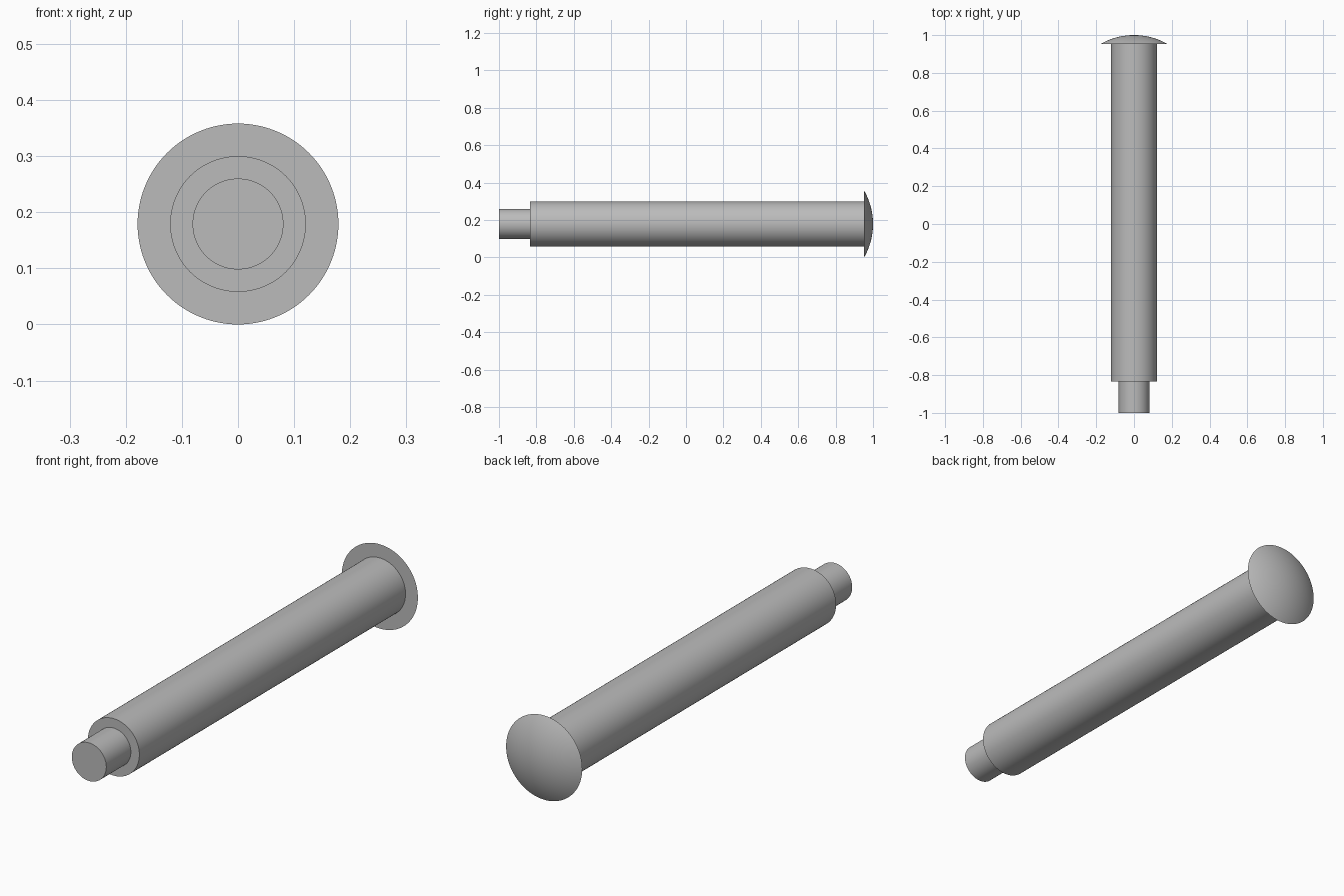
import bpy, bmesh, math
from mathutils import Vector

cube = bpy.data.objects.get("Cube")
if cube:
    bpy.data.objects.remove(cube, do_unlink=True)

HEAD_R, SHAFT_R, TIP_R = 0.179, 0.121, 0.081
HEAD_Y, SHOULDER_Y = 0.952, -0.835
SIDES = 96

steel = bpy.data.materials.new("grey_steel")
steel.use_nodes = True
GREY = (0.5, 0.5, 0.5, 1)
steel.diffuse_color = GREY
steel.node_tree.nodes["Principled BSDF"].inputs["Base Color"].default_value = GREY


def lathe(name, profile):
    """Spin (radius, y) points round the pin's long axis."""
    bm = bmesh.new()
    verts = [bm.verts.new((r, y, 0)) for r, y in profile]
    edges = [bm.edges.new(pair) for pair in zip(verts, verts[1:])]
    bmesh.ops.spin(bm, geom=verts + edges, cent=(0, 0, 0), axis=Vector((0, 1, 0)),
                   angle=math.tau, steps=SIDES, use_duplicate=False)
    bmesh.ops.remove_doubles(bm, verts=bm.verts[:], dist=1e-5)
    bmesh.ops.recalc_face_normals(bm, faces=bm.faces[:])
    mesh = bpy.data.meshes.new(name)
    bm.to_mesh(mesh)
    bm.free()
    mesh.materials.append(steel)
    obj = bpy.data.objects.new(name, mesh)
    bpy.context.collection.objects.link(obj)
    obj.location.z = HEAD_R
    bpy.ops.object.select_all(action='DESELECT')
    obj.select_set(True)
    bpy.context.view_layer.objects.active = obj
    bpy.ops.object.shade_smooth_by_angle(angle=math.radians(30))
    return obj


# Stepped pin: narrow tip, shoulder and long shaft
lathe("stepped_shaft", [(0, -1), (TIP_R, -1), (TIP_R, SHOULDER_Y),
                        (SHAFT_R, SHOULDER_Y), (SHAFT_R, HEAD_Y), (0, HEAD_Y)])

# Domed head: flat underside closed by a shallow spherical cap
rise = 1 - HEAD_Y
dome_r = (HEAD_R ** 2 + rise ** 2) / (2 * rise)
sweep = math.asin(HEAD_R / dome_r)
STEPS = 16
angles = [sweep * (1 - i / STEPS) for i in range(STEPS + 1)]
lathe("domed_head", [(0, HEAD_Y)] + [(dome_r * math.sin(a), 1 - dome_r * (1 - math.cos(a)))
                                     for a in angles])
